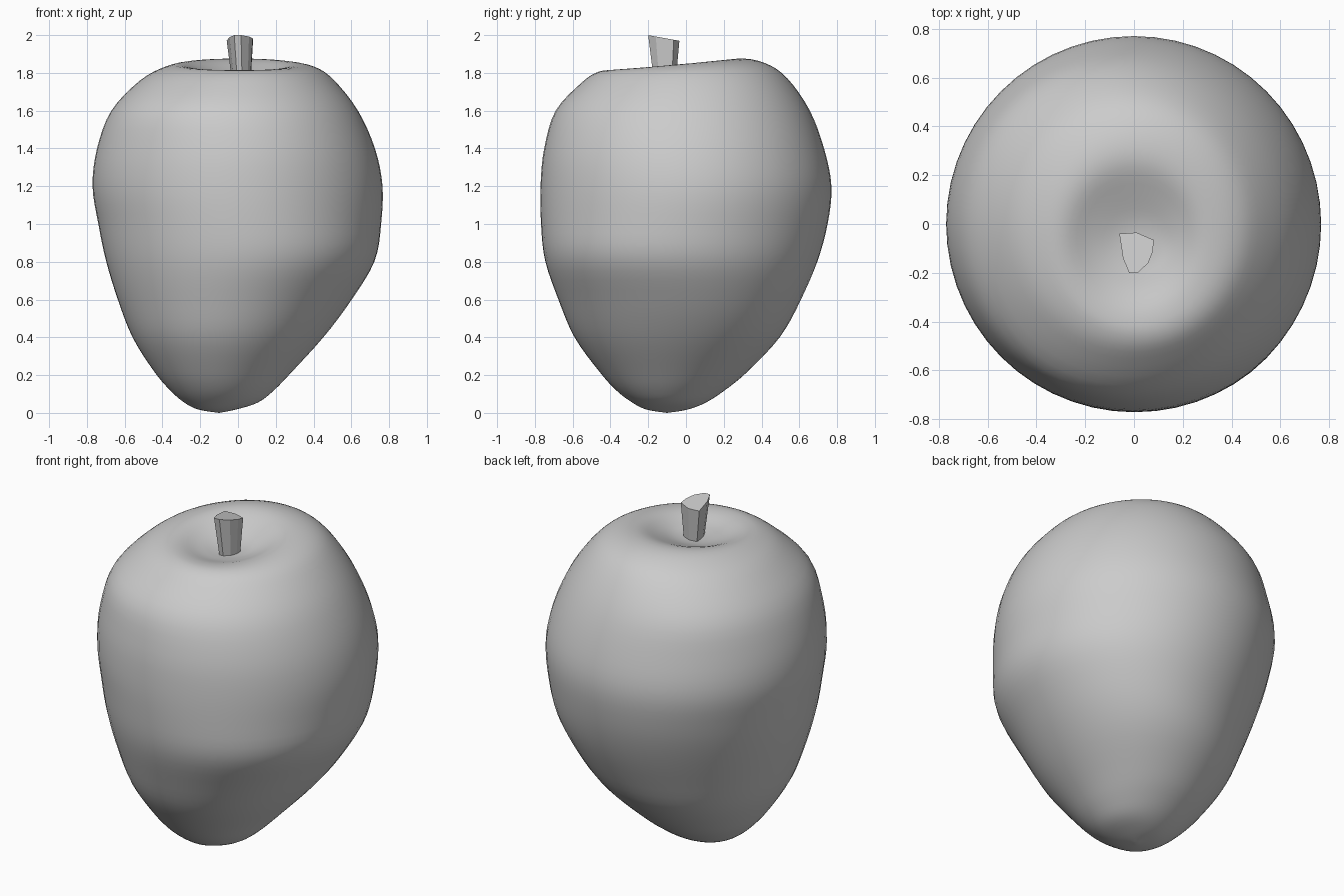
import bpy, bmesh, math

if "Cube" in bpy.data.objects:
    bpy.data.objects.remove(bpy.data.objects["Cube"])

# Fruit cross-sections from base to dimple: z, left, right, front, back, tilt towards the back
SECTIONS = [
    (0.00, -.10, -.10, -.10, -.10, 0),
    (0.018, -.21, -.01, -.21, .01, 0),
    (0.055, -.285, .105, -.285, .105, 0),
    (0.12, -.36, .19, -.37, .205, 0),
    (0.22, -.445, .285, -.46, .325, 0),
    (0.40, -.56, .445, -.59, .49, 0),
    (0.60, -.64, .595, -.675, .605, 0),
    (0.80, -.70, .715, -.74, .695, 0),
    (1.00, -.74, .755, -.765, .75, 0),
    (1.20, -.77, .765, -.77, .77, 0),
    (1.40, -.745, .725, -.75, .73, 0),
    (1.60, -.66, .635, -.685, .65, 0),
    (1.76, -.515, .51, -.55, .535, .02),
    (1.83, -.39, .41, -.46, .42, .05),
    (1.848, -.29, .29, -.37, .27, .10),
    (1.812, -.18, .19, -.25, .13, .12),
    (1.78, -.08, .11, -.17, .00, .05),
    (1.77, .01, .01, -.10, -.10, 0),
]

# Gentle irregular bulges: compass angle, height, spread, amount
BULGES = [(45, .45, .30, .055), (135, .60, .28, -.025),
          (135, 1.62, .15, .035), (225, 1.62, .15, .03), (315, .85, .18, .025)]


def spline(rows, steps):
    """Catmull-Rom interpolation through the rows."""
    out, n = [], len(rows)
    for i in range(n - 1):
        a, b, c, d = (rows[min(max(i + k, 0), n - 1)] for k in (-1, 0, 1, 2))
        for s in range(steps):
            t = s / steps
            out.append([.5 * (2 * q + (r - p) * t + (2 * p - 5 * q + 4 * r - w) * t * t
                              + (3 * q - p - 3 * r + w) * t ** 3)
                        for p, q, r, w in zip(a, b, c, d)])
    return out + [list(rows[-1])]


def loft(name, rings):
    """Skin equal-length rings of points and cap both ends."""
    bm = bmesh.new()
    loops = [[bm.verts.new(p) for p in ring] for ring in rings]
    n = len(loops[0])
    for lo, hi in zip(loops, loops[1:]):
        for i in range(n):
            j = (i + 1) % n
            bm.faces.new((lo[i], lo[j], hi[j], hi[i]))
    bm.faces.new(loops[0][::-1])
    bm.faces.new(loops[-1])
    bmesh.ops.remove_doubles(bm, verts=bm.verts, dist=1e-5)
    bmesh.ops.recalc_face_normals(bm, faces=bm.faces)
    mesh = bpy.data.meshes.new(name)
    bm.to_mesh(mesh)
    bm.free()
    obj = bpy.data.objects.new(name, mesh)
    bpy.context.collection.objects.link(obj)
    return obj


def section_ring(row, sides=56):
    z, x0, x1, y0, y1, tilt = row
    ring = []
    for i in range(sides):
        a = math.tau * i / sides
        k = 1 + sum(amount * max(math.cos(a - math.radians(ang)), 0) ** 4
                    * math.exp(-((z - h) / spread) ** 2)
                    for ang, h, spread, amount in BULGES)
        x = (x0 + x1) / 2 + k * (x1 - x0) / 2 * math.cos(a)
        y = (y0 + y1) / 2 + k * (y1 - y0) / 2 * math.sin(a)
        ring.append((x, y, max(z, 0) + tilt * y))
    return ring


# Smooth fruit body with tilted dimple
fruit = loft("fruit_body", [section_ring(r) for r in spline(SECTIONS, 4)])
fruit.data.polygons.foreach_set("use_smooth", [True] * len(fruit.data.polygons))

# Faceted stem, flaring to a slanted cut top
OUTLINE = [(-.06, -.04), (.01, -.035), (.08, -.065), (.078, -.11),
           (.058, -.16), (.016, -.20), (-.02, -.20), (-.045, -.14)]
top = [(x, y, 1.97 + (-.035 - y) * .18) for x, y in OUTLINE]
base = [(.018 + (x - .01) * .68, -.11 + (y + .115) * .68, 1.74) for x, y in OUTLINE]
loft("stem", [base, top])
